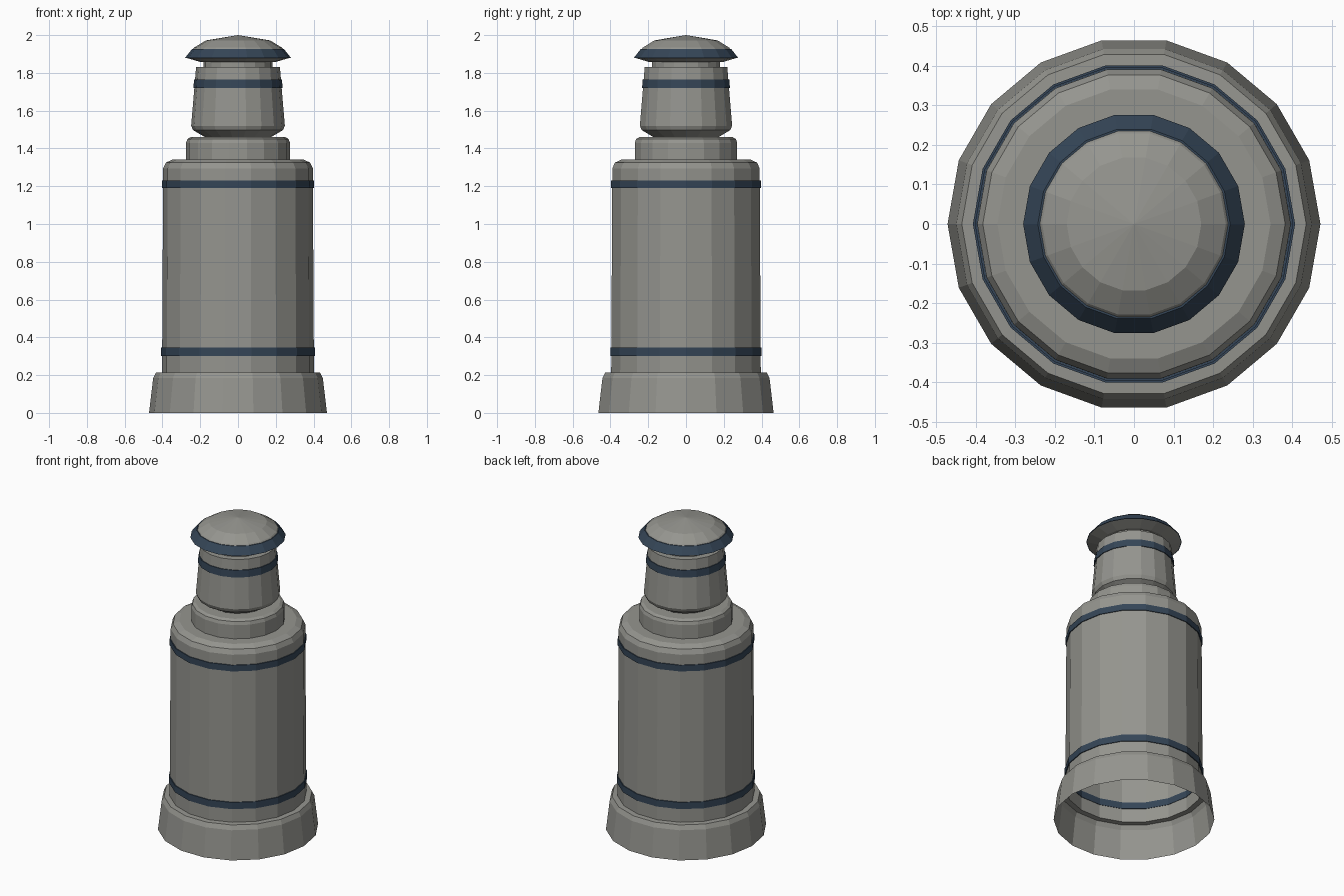
import bpy, bmesh, math

if "Cube" in bpy.data.objects:
    bpy.data.objects.remove(bpy.data.objects["Cube"])

SIDES = 18


def material(name, rgb):
    m = bpy.data.materials.new(name)
    m.diffuse_color = (*rgb, 1.0)
    m.use_nodes = True
    m.node_tree.nodes["Principled BSDF"].inputs["Base Color"].default_value = m.diffuse_color
    return m


grey = material("warm grey", (0.30, 0.30, 0.275))
navy = material("dark slate blue", (0.035, 0.06, 0.095))


def lathe(name, profile, mat, closed=False):
    """Revolve (radius, z) points, listed bottom to top along the outside."""
    bm = bmesh.new()
    rings = []
    for r, z in profile:
        if r == 0:
            rings.append([bm.verts.new((0, 0, z))] * SIDES)
        else:
            rings.append([bm.verts.new((r * math.cos(i * math.tau / SIDES),
                                        r * math.sin(i * math.tau / SIDES), z))
                          for i in range(SIDES)])
    pairs = list(zip(rings, rings[1:]))
    if closed:
        pairs.append((rings[-1], rings[0]))
    for a, b in pairs:
        for i in range(SIDES):
            j = (i + 1) % SIDES
            loop = list(dict.fromkeys((a[i], a[j], b[j], b[i])))
            bm.faces.new(loop)
    me = bpy.data.meshes.new(name)
    bm.to_mesh(me)
    bm.free()
    me.materials.append(mat)
    ob = bpy.data.objects.new(name, me)
    bpy.context.collection.objects.link(ob)
    return ob


# Flared foot, open underneath
lathe("base", [(0.471, 0), (0.449, 0.185), (0.435, 0.213), (0.402, 0.215)], grey)

# Main barrel with chamfered shoulder
lathe("body", [(0.402, 0.215), (0.396, 1.295), (0.382, 1.325),
               (0.345, 1.342), (0.275, 1.342)], grey)

# Stepped collar on the shoulder
lathe("collar", [(0.275, 1.342), (0.275, 1.43), (0.268, 1.45),
                 (0.25, 1.46), (0.175, 1.46)], grey)

# Tapered head
lathe("head", [(0.175, 1.46), (0.238, 1.497), (0.248, 1.52),
               (0.222, 1.83), (0.182, 1.83), (0.182, 1.86)], grey)

# Domed cap with sloping underside
lathe("cap", [(0.182, 1.86), (0.20, 1.858), (0.275, 1.88), (0.232, 1.934),
              (0.17, 1.972), (0, 2.0)], grey)

# Thin trim bands: bottom radius, bottom z, top radius, top z
bands = {
    "lower_band": (0.402, 0.302, 0.402, 0.345),
    "upper_band": (0.397, 1.19, 0.397, 1.23),
    "head_band": (0.2312, 1.72, 0.2275, 1.765),
    "cap_band": (0.275, 1.88, 0.238, 1.9265),
}
for name, (r0, z0, r1, z1) in bands.items():
    t = 0.005
    lathe(name, [(r0 - 0.003, z0), (r0 + t, z0), (r1 + t, z1), (r1 - 0.003, z1)],
          navy, closed=True)
